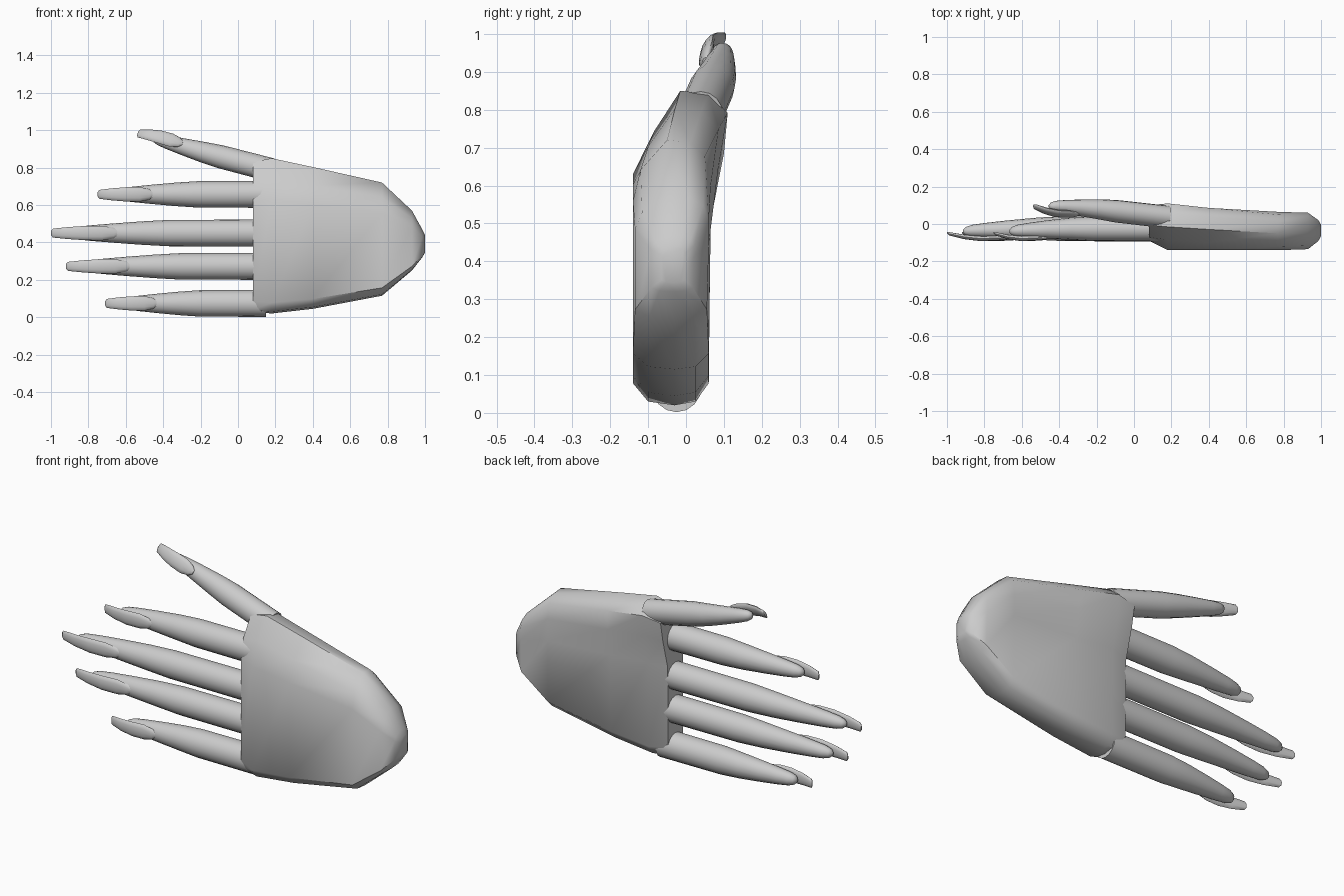
import bpy, bmesh, math
from mathutils import Matrix, Vector

if "Cube" in bpy.data.objects:
    bpy.data.objects.remove(bpy.data.objects["Cube"])


def loft(name, rings, matrix=Matrix(), angle=50):
    """Skin a list of equal-length point rings, cap both ends, shade smooth."""
    bm = bmesh.new()
    loops = [[bm.verts.new(matrix @ Vector(p)) for p in ring] for ring in rings]
    n = len(loops[0])
    for a, b in zip(loops, loops[1:]):
        for i in range(n):
            j = (i + 1) % n
            bm.faces.new((a[i], a[j], b[j], b[i]))
    bm.faces.new(loops[0])
    bm.faces.new(loops[-1])
    bmesh.ops.recalc_face_normals(bm, faces=bm.faces)
    mesh = bpy.data.meshes.new(name)
    bm.to_mesh(mesh)
    bm.free()
    ob = bpy.data.objects.new(name, mesh)
    bpy.context.collection.objects.link(ob)
    bpy.ops.object.select_all(action='DESELECT')
    ob.select_set(True)
    bpy.context.view_layer.objects.active = ob
    bpy.ops.object.shade_smooth_by_angle(angle=math.radians(angle))
    return ob


def oval(x, y, ry, rz, n=16):
    return [(x, y + ry * math.cos(2 * math.pi * i / n), rz * math.sin(2 * math.pi * i / n))
            for i in range(n)]


def finger(name, length, nail, radius, matrix):
    """Tapered finger along local -x with a long nail on its -y side."""
    k = nail / 0.3
    # distance from tip, y shift, relative radius
    prof = [(0, -.014, .12), (.012, -.013, .32), (.04, -.011, .46), (.10, -.008, .57),
            (.20, -.004, .71), (.33, 0, .87), (.45, 0, .98)]
    rings = [oval(-length + d * k, y, r * radius * .95, r * radius) for d, y, r in prof]
    rings.append(oval(0, 0, radius * .94, radius))
    loft(name, rings, matrix)
    # position along nail (0 = tip), y centre, half thickness, half width
    prof = [(0, -.021, .004, .012), (.03, -.027, .009, .024), (.25, -.044, .012, .032),
            (.5, -.053, .014, .038), (.75, -.049, .014, .039), (.92, -.047, .011, .028),
            (1, -.044, .007, .010)]
    rings = [oval(-length - .085 + t * nail, y, ry, rz, 12) for t, y, ry, rz in prof]
    loft(name + "_nail", rings, matrix)


# Palm: height fractions of the section, and its depth at three stations
heights = [.07, .735, .87, 1, .99, .93, .80, .61, .07, .012, 0, .012]
knuckle = [-.09, -.09, -.07, -.005, .05, .10, .08, .04, .035, .02, -.03, -.07]
thumb_side = [-.14, -.14, -.085, -.015, .06, .11, .10, .065, .06, .025, -.03, -.10]
heel = [-.14, -.14, -.12, -.05, .01, .05, .065, .065, .06, .025, -.03, -.10]


def section(x, lo, hi, a, b=None, mix=0, squash=1):
    b = b or a
    return [(x, -.032 + squash * (ya * (1 - mix) + yb * mix + .032), lo + (hi - lo) * t)
            for t, ya, yb in zip(heights, a, b)]


loft("palm", [
    section(.08, .03, .83, knuckle),
    section(.18, .02, .85, thumb_side),
    section(.40, .045, .803, thumb_side, heel, .4),
    section(.77, .115, .72, heel),
    section(.93, .25, .57, heel, squash=.95),
    section(.985, .32, .47, heel, squash=.55),
    section(1.0, .345, .44, heel, squash=.3),
], angle=45)

# Four fingers: height, finger tip x, nail length
base = .15
for name, z, tip, nail in [("little_finger", .074, -.625, .28),
                           ("ring_finger", .272, -.835, .35),
                           ("middle_finger", .45, -.915, .365),
                           ("index_finger", .657, -.665, .30)]:
    finger(name, base - tip, nail, .072, Matrix.Translation((base, -.025, z)))

# Thumb: raised, tilted backward and rolled slightly
thumb = (Matrix.Translation((.18, .037, .787))
         @ Matrix.Rotation(math.radians(-6.5), 4, 'Z')
         @ Matrix.Rotation(math.radians(14.5), 4, 'Y')
         @ Matrix.Rotation(math.radians(-25), 4, 'X'))
finger("thumb", .66, .25, .064, thumb)
